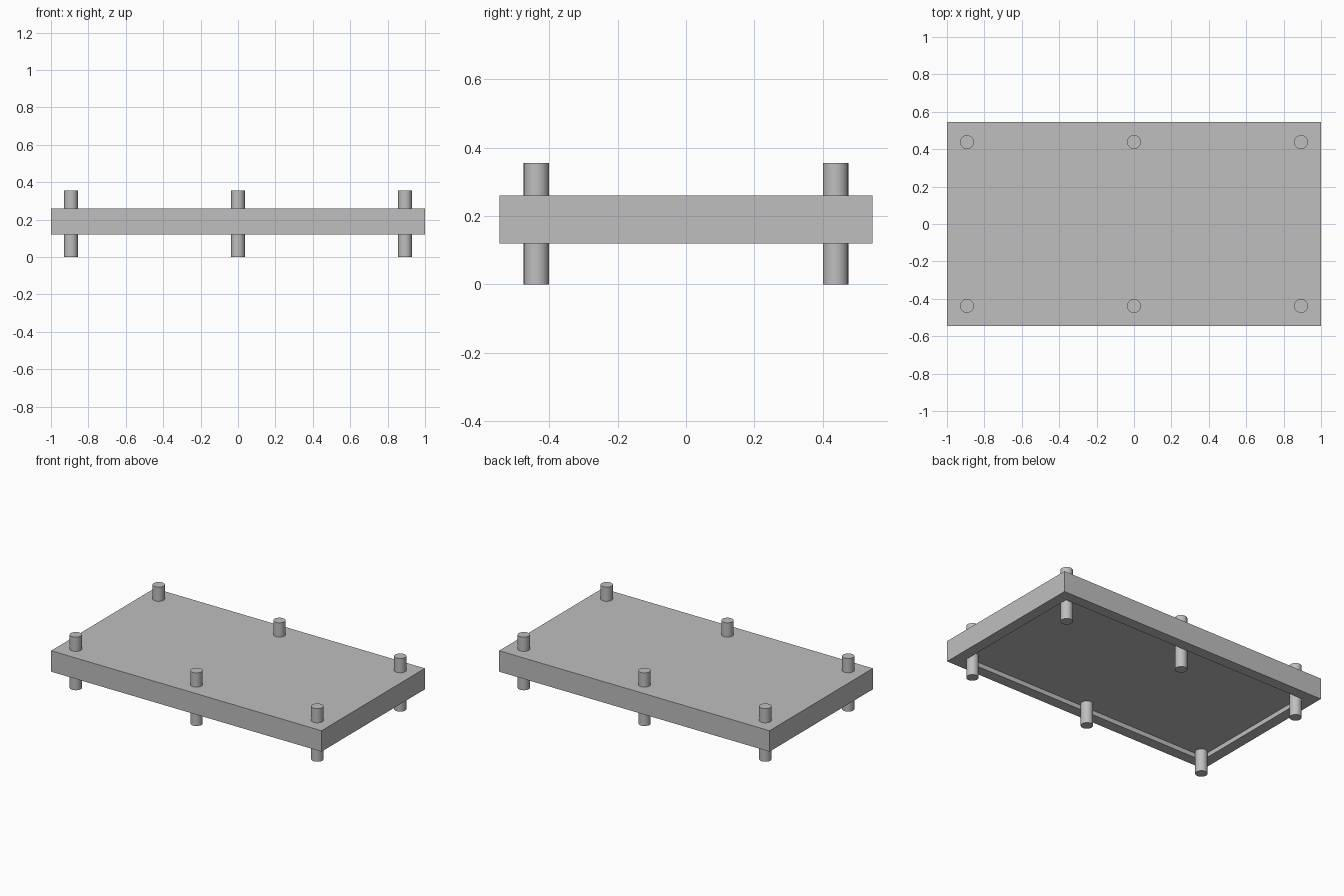
import bpy, bmesh

if "Cube" in bpy.data.objects:
    bpy.data.objects.remove(bpy.data.objects["Cube"])

grey = bpy.data.materials.new("mid grey")
grey.diffuse_color = (0.52, 0.52, 0.52, 1)
grey.use_nodes = True
grey.node_tree.nodes["Principled BSDF"].inputs["Base Color"].default_value = grey.diffuse_color

# Slab with a shallow recess under it, leaving a rim
X, Y, Z0, Z1 = 1.0, 0.546, 0.12, 0.26
RIM, DEPTH = 0.072, 0.03
bm = bmesh.new()
bmesh.ops.create_cube(bm, size=1)
for v in bm.verts:
    v.co = (v.co.x * 2 * X, v.co.y * 2 * Y, Z0 if v.co.z < 0 else Z1)
bm.normal_update()
under = [f for f in bm.faces if f.normal.z < -0.5]
bmesh.ops.inset_region(bm, faces=under, thickness=RIM, use_even_offset=True)
ext = bmesh.ops.extrude_face_region(bm, geom=under)
bmesh.ops.translate(bm, vec=(0, 0, DEPTH),
                    verts=[g for g in ext["geom"] if isinstance(g, bmesh.types.BMVert)])
bmesh.ops.delete(bm, geom=[f for f in under if f.is_valid], context='FACES')
bmesh.ops.recalc_face_normals(bm, faces=bm.faces)
me = bpy.data.meshes.new("slab")
bm.to_mesh(me)
bm.free()
me.materials.append(grey)
bpy.context.collection.objects.link(bpy.data.objects.new("slab", me))

# Six pegs through the slab
for y in (-0.438, 0.438):
    for x in (-0.893, 0, 0.893):
        bpy.ops.mesh.primitive_cylinder_add(vertices=32, radius=0.037, depth=0.355,
                                            location=(x, y, 0.1775))
        peg = bpy.context.object
        peg.name = "peg"
        peg.data.materials.append(grey)
        bpy.ops.object.shade_smooth_by_angle()
